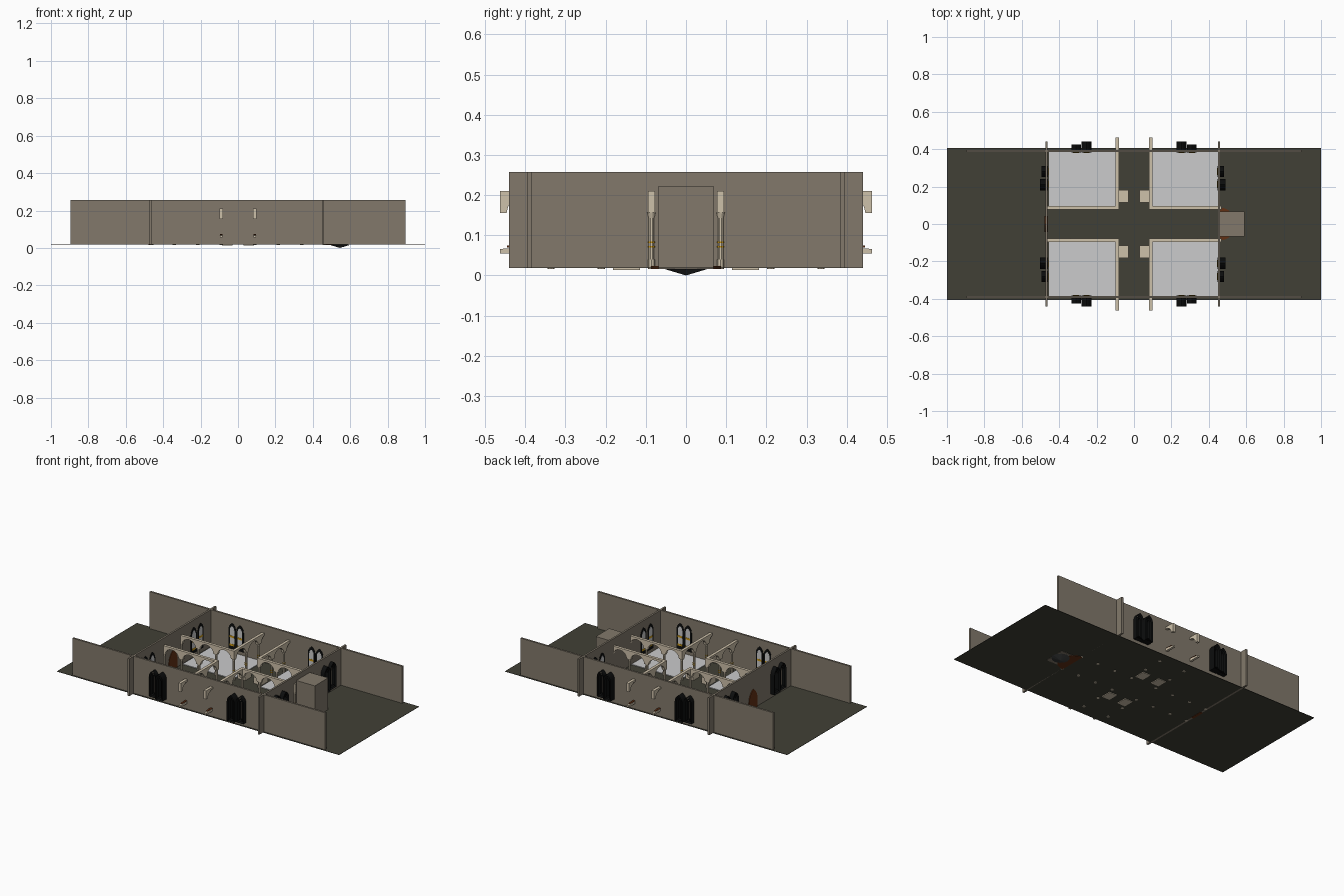
import bpy, bmesh, math

if "Cube" in bpy.data.objects:
    bpy.data.objects.remove(bpy.data.objects["Cube"])

def mat(name, r, g, b):
    m = bpy.data.materials.new(name)
    m.diffuse_color = [((c / 255 + 0.055) / 1.055) ** 2.4 if c > 10 else c / 255 / 12.92 for c in (r, g, b)] + [1]
    m.use_nodes = True
    m.node_tree.nodes["Principled BSDF"].inputs["Base Color"].default_value = m.diffuse_color
    return m

STONE = mat("wall_stone", 130, 121, 107)
FLOOR = mat("dark_floor", 65, 64, 54)
WHITE = mat("pale_marble", 203, 203, 204)
BEIGE = mat("light_beige", 206, 193, 170)
BLACK = mat("window_black", 12, 13, 13)
GOLD = mat("gold", 200, 150, 20)
BROWN = mat("door_brown", 98, 48, 20)
DARK = mat("dark_grey", 62, 64, 64)

def finish(bm, name, m):
    bmesh.ops.recalc_face_normals(bm, faces=bm.faces)
    me = bpy.data.meshes.new(name)
    bm.to_mesh(me)
    bm.free()
    me.materials.append(m)
    ob = bpy.data.objects.new(name, me)
    bpy.context.collection.objects.link(ob)
    return ob

def box(name, m, x0, x1, y0, y1, z0, z1):
    bm = bmesh.new()
    bmesh.ops.create_cube(bm, size=1)
    for v in bm.verts:
        v.co = (x1 if v.co.x > 0 else x0, y1 if v.co.y > 0 else y0, z1 if v.co.z > 0 else z0)
    return finish(bm, name, m)

def cyl(name, m, x, y, z0, z1, r0, r1, n=10):
    bm = bmesh.new()
    bmesh.ops.create_cone(bm, cap_ends=True, segments=n, radius1=r0, radius2=r1, depth=z1 - z0)
    bmesh.ops.translate(bm, verts=bm.verts, vec=(x, y, (z0 + z1) / 2))
    return finish(bm, name, m)

def prism(name, m, pts, put, d0, d1, caps=True):
    """Sweep a (u, z) outline from depth d0 to d1; put(u, d, z) gives the position."""
    bm = bmesh.new()
    a = [bm.verts.new(put(u, d0, z)) for u, z in pts]
    b = [bm.verts.new(put(u, d1, z)) for u, z in pts]
    for i in range(len(pts)):
        j = (i + 1) % len(pts)
        bm.faces.new((a[i], a[j], b[j], b[i]))
    if caps:
        bm.faces.new(a[::-1])
        bm.faces.new(b)
    return finish(bm, name, m)

# Floor, pale bays and outer walls
box("floor", FLOOR, -1, 1, -0.405, 0.405, 0.018, 0.02)
for sx in (-1, 1):
    for sy in (-1, 1):
        xs, ys = sorted((sx * 0.095, sx * 0.455)), sorted((sy * 0.09, sy * 0.385))
        box("bay_floor", WHITE, *xs, *ys, 0.02, 0.024)
        xs, ys = sorted((sx * 0.03, sx * 0.085)), sorted((sy * 0.115, sy * 0.182))
        box("crossing_block", BEIGE, *xs, *ys, 0.014, 0.06)
for s in (-1, 1):
    box("long_wall", STONE, -0.895, 0.895, *sorted((s * 0.384, s * 0.396)), 0.02, 0.257)
for x in (-0.468, 0.455):
    box("cross_wall", STONE, x - 0.006, x + 0.006, -0.44, 0.44, 0.018, 0.257)

# Porch, its rounded step and the point beneath
box("porch", STONE, 0.456, 0.592, -0.068, 0.068, 0.016, 0.223)
half = [(0.456 + 0.088 * math.sin(math.pi * i / 16), -0.088 * math.cos(math.pi * i / 16)) for i in range(17)]
prism("porch_step", BROWN, half, lambda u, d, w: (u, w, d), 0.0155, 0.024)
cyl("porch_point", DARK, 0.545, 0, 0.0, 0.0165, 0.0, 0.055, 12)

def lancet(c, w, z0, z1):
    """Pointed arch outline centred on u = c with half width w."""
    h = w * math.sqrt(3)
    n = 6
    right = [(c - w + 2 * w * math.cos(i * math.pi / 3 / n), z1 - h + 2 * w * math.sin(i * math.pi / 3 / n))
             for i in range(n + 1)]
    left = [(2 * c - u, z) for u, z in right[-2::-1]]
    return [(c - w, z0), (c + w, z0)] + right + left

# West door
prism("west_door", BROWN, lancet(0, 0.042, 0.017, 0.145), lambda u, d, z: (d, u, z), -0.478, -0.459)

# Paired lancet windows: open black reveals outside, pale glazing inside
def window(put, us, w, depths, wall_in, z0=0.045, z1=0.213):
    for u, dep in zip(us, depths):
        for k, inset in enumerate((0, 0.009, 0.017)):
            prism("window_reveal", BLACK, lancet(u, w - inset, z0 + inset, z1 - inset * 1.6),
                  put, wall_in, dep - 0.004 * k, caps=False)
        prism("window_frame", BLACK, lancet(u, w, z0, z1), put, wall_in - 0.002, wall_in)
        prism("window_glass", WHITE, lancet(u, w * 0.62, z0 + 0.03, z1 - 0.02), put, wall_in - 0.003, wall_in - 0.001)
        for z in (z0 + 0.022, z0 + 0.075):
            q = w * 0.62
            prism("window_gold", GOLD, [(u - q, z), (u + q, z), (u + q, z + 0.012), (u - q, z + 0.012)],
                  put, wall_in - 0.004, wall_in - 0.001)

for s in (-1, 1):
    for t in (-1, 1):
        window(lambda u, d, z: (t * u, s * d, z), (0.254, 0.309), 0.026, (0.44, 0.425), 0.384)
        window(lambda u, d, z: ((d if t > 0 else -d - 0.013), s * u, z), (0.21, 0.28), 0.03,
               (0.489, 0.482), 0.449)

# Arcades: arched beam on ringed columns
STEP, R, Z0, Z1 = 0.125, 0.048, 0.155, 0.21

def arcade(put, start, end, outer_shaft):
    pts = [(start - 0.009, Z1), (start - 0.009, Z0)]
    for k in range(3):
        c = start + STEP * (k + 0.5)
        pts += [(c - R * math.cos(math.pi * i / 8), Z0 + 0.9 * R * math.sin(math.pi * i / 8)) for i in range(9)]
    pts += [(end, Z0), (end, Z1)]
    prism("arcade_beam", BEIGE, pts, put, -0.009, 0.009)
    for k in range(4):
        u = start + STEP * k
        if k == 3:
            u = end - 0.008
            if not outer_shaft:
                # end corbel and foot passing through the wall
                prism("end_foot", BEIGE, [(0.385, 0.055), (end, 0.055), (end, 0.066), (0.385, 0.07)],
                      put, -0.007, 0.007)
                prism("end_foot_cap", BROWN, [(0.385, 0.07), (end - 0.018, 0.07), (end - 0.018, 0.074), (0.385, 0.074)],
                      put, -0.006, 0.006)
                continue
        x, y, _ = put(u, 0, 0)
        cyl("column_base", BEIGE, x, y, 0.016, 0.04, 0.009, 0.009, 8)
        cyl("column_shaft", BEIGE, x, y, 0.04, 0.143, 0.0068, 0.0068)
        cyl("column_capital", BEIGE, x, y, 0.143, 0.156, 0.0068, 0.0105)
        for z in (0.069, 0.081):
            cyl("column_ring", GOLD, x, y, z, z + 0.004, 0.009, 0.009)

for s in (-1, 1):
    for t in (-1, 1):
        arcade(lambda u, d, z: (t * u, s * 0.086 + d, z), 0.09, 0.469, True)
        arcade(lambda u, d, z: (t * 0.09 + d, s * u, z), 0.086, 0.463, False)
